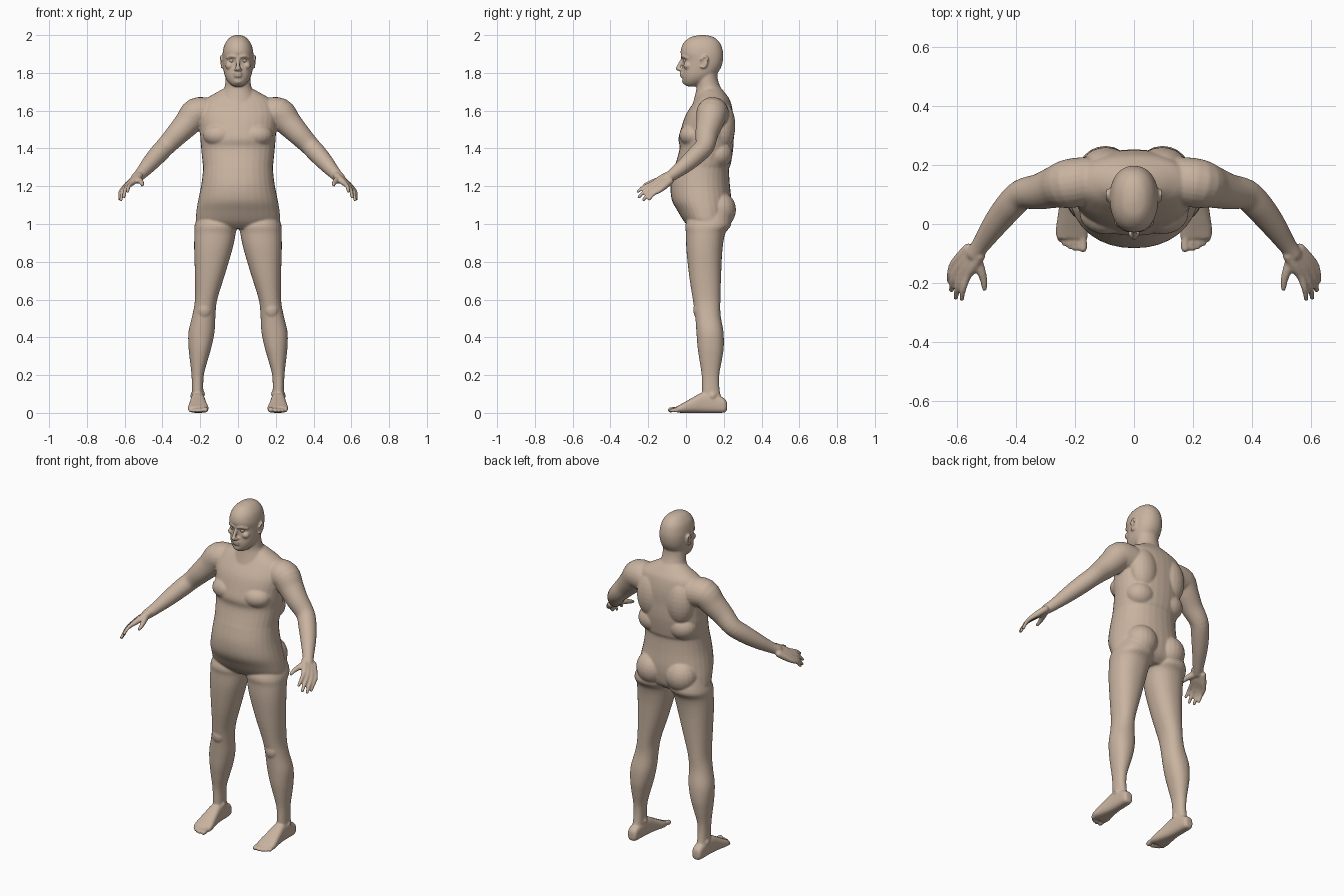
import bpy, bmesh, math
from mathutils import Vector, Matrix

bm = bmesh.new()


def spline(rows, steps=4):
    # Catmull-Rom through rows of numbers
    out = []
    for i in range(len(rows) - 1):
        a, b = rows[max(i - 1, 0)], rows[i]
        c, d = rows[i + 1], rows[min(i + 2, len(rows) - 1)]
        for k in range(steps):
            t = k / steps
            out.append([0.5 * (2 * q + (r - p) * t + (2 * p - 5 * q + 4 * r - s) * t * t
                               + (3 * q - p - 3 * r + s) * t ** 3)
                        for p, q, r, s in zip(a, b, c, d)])
    return out + [list(rows[-1])]


def skin(rings):
    vs = [[bm.verts.new(p) for p in ring] for ring in rings]
    n = len(vs[0])
    for a, b in zip(vs, vs[1:]):
        for i in range(n):
            bm.faces.new((a[i], a[(i + 1) % n], b[(i + 1) % n], b[i]))
    bm.faces.new(vs[0][::-1])
    bm.faces.new(vs[-1])


def stack(rows, axis="z", power=2.0, side=1, n=32):
    # rows: position on axis, then extents (x0, x1, other0, other1)
    rings = []
    for t, a0, a1, b0, b1 in spline(rows):
        ring = []
        for i in range(n):
            w = 2 * math.pi * i / n
            c, s = math.cos(w), math.sin(w)
            u = (a0 + a1) / 2 + (a1 - a0) / 2 * math.copysign(abs(c) ** (2 / power), c)
            v = (b0 + b1) / 2 + (b1 - b0) / 2 * math.copysign(abs(s) ** (2 / power), s)
            ring.append((side * u, v, t) if axis == "z" else (side * u, t, v))
        rings.append(ring)
    skin(rings)


def blob(pos, size, side=1, tilt=0.0):
    m = (Matrix.Translation((side * pos[0], pos[1], pos[2])) @ Matrix.Rotation(tilt, 4, "X")
         @ Matrix.Diagonal((*size, 1)))
    bmesh.ops.create_uvsphere(bm, u_segments=20, v_segments=14, radius=1, matrix=m)


def tube(rows, side=1, n=16):
    # rows: x, y, z, radius
    pts = spline(rows)
    rings = []
    for i, (x, y, z, r) in enumerate(pts):
        d = Vector(pts[min(i + 1, len(pts) - 1)][:3]) - Vector(pts[max(i - 1, 0)][:3])
        d.normalize()
        u = d.cross(Vector((0.3, 0.5, 0.8))).normalized()
        v = d.cross(u)
        ring = []
        for k in range(n):
            w = 2 * math.pi * k / n
            p = Vector((x, y, z)) + (u * math.cos(w) + v * math.sin(w)) * r
            ring.append((side * p.x, p.y, p.z))
        rings.append(ring)
    skin(rings)
    for r in (rows[0], rows[-1]):
        blob(r[:3], (r[3],) * 3, side)


def centred(rows):
    return [(z, -w, w, f, b) for z, w, f, b in rows]


# Torso
stack(centred([(1.72, .07, .08, .185), (1.69, .125, .07, .21), (1.65, .185, .045, .235),
               (1.58, .21, .0, .25), (1.50, .203, -.028, .252), (1.45, .199, -.04, .253),
               (1.40, .195, -.034, .25), (1.32, .187, -.055, .238), (1.29, .185, -.064, .228),
               (1.21, .194, -.081, .232), (1.13, .21, -.076, .24), (1.07, .22, -.045, .238),
               (1.01, .222, -.008, .225), (.975, .19, .03, .19)]), power=2.15)

# Neck
stack(centred([(1.84, .064, .065, .165), (1.77, .066, .055, .168), (1.72, .073, .055, .185),
               (1.67, .1, .045, .215), (1.62, .12, .03, .23)]))

# Head
stack(centred([(2.0, .012, .07, .105), (1.988, .042, .022, .15), (1.955, .069, -.015, .182),
               (1.91, .081, -.029, .196), (1.87, .082, -.017, .196), (1.83, .079, -.017, .186),
               (1.79, .072, -.021, .16), (1.76, .058, -.017, .12), (1.738, .038, -.008, .08),
               (1.728, .02, .01, .05)]), power=2.2)

# Nose, lips and chin
tube([(0, -.014, 1.88, .009), (0, -.03, 1.85, .01), (0, -.042, 1.823, .013)])
blob((0, -.022, 1.797), (.024, .013, .006))
blob((0, -.02, 1.783), (.021, .013, .007))
blob((0, -.002, 1.755), (.024, .02, .016))

for s in (1, -1):
    # Brow, cheek, nostril
    tube([(.012, -.022, 1.884, .007), (.035, -.016, 1.889, .008), (.058, .004, 1.88, .007)], s)
    blob((.045, .008, 1.838), (.023, .022, .02), s)
    blob((.013, -.029, 1.818), (.009, .012, .008), s)

    # Ear
    ring = [(.086 + .008 * (math.sin(a) * .3 + .5), .095 + .018 * math.cos(a) + .006 * math.sin(a),
             1.858 + .031 * math.sin(a), .005) for a in [math.radians(q) for q in range(-120, 200, 40)]]
    tube(ring, s, 8)
    blob((.083, .096, 1.855), (.006, .019, .03), s)

    # Chest, shoulder blade, flank fold, buttock
    blob((.095, .037, 1.47), (.09, .072, .064), s)
    blob((.095, .195, 1.52), (.085, .066, .13), s)
    blob((.1, .17, 1.37), (.084, .076, .075), s)
    blob((.097, .178, 1.075), (.093, .087, .095), s)

    # Leg
    stack([(1.09, .03, .19, .04, .22), (1.0, .004, .228, -.002, .24), (.95, .012, .231, .0, .208),
           (.865, .03, .232, .002, .193), (.73, .07, .228, .016, .186), (.6, .11, .228, .036, .182),
           (.52, .119, .241, .048, .183), (.43, .124, .262, .055, .198), (.35, .14, .262, .061, .2),
           (.28, .16, .255, .071, .19), (.2, .181, .246, .083, .176), (.12, .184, .244, .085, .178),
           (.05, .184, .244, .085, .195)], side=s, power=2.2)

    # Ankle bones and kneecap
    blob((.187, .125, .1), (.012, .018, .018), s)
    blob((.242, .14, .09), (.011, .018, .018), s)
    blob((.178, .066, .545), (.038, .028, .045), s)

    # Foot
    stack([(.217, .2, .23, .018, .05), (.205, .186, .244, .002, .075), (.15, .181, .247, 0, .1),
           (.09, .176, .25, 0, .108), (.03, .166, .258, 0, .078), (-.02, .156, .265, 0, .05),
           (-.05, .158, .262, .002, .034)], "y", 2.8, s)

    # Toes
    for x, y, r in ((.173, -.082, .0145), (.198, -.083, .0105), (.217, -.077, .01),
                    (.235, -.067, .0095), (.251, -.052, .009)):
        tube([(x * .8 + .042, y + .055, .022, r), (x, y + .022, .019, r * .95), (x, y, r + .001, r)], s, 12)

    # Arm
    tube([(.16, .145, 1.585, .083), (.22, .137, 1.585, .083), (.268, .125, 1.533, .071),
          (.32, .11, 1.478, .061), (.38, .1, 1.415, .052), (.422, .06, 1.37, .05),
          (.47, 0, 1.316, .043), (.515, -.065, 1.265, .032), (.54, -.1, 1.242, .028)], s, 24)

    # Fingers, each starting at the wrist so that together they form the palm
    wrist = Vector((.54, -.098, 1.242))
    across = Vector((.013, .008, -.009))
    for i, (k, t) in enumerate((((.565, -.178, 1.213), (.584, -.254, 1.172)),
                                ((.584, -.172, 1.2), (.604, -.25, 1.142)),
                                ((.601, -.158, 1.188), (.619, -.225, 1.128)),
                                ((.614, -.14, 1.178), (.626, -.195, 1.131)))):
        k, t = Vector(k), Vector(t)
        base = wrist + across * (i - 1.3)
        mid = k.lerp(t, .5) + Vector((.004, -.003, .006))
        tube([(*base, .019), (*base.lerp(k, .5), .0185), (*k, .014), (*mid, .0108), (*t, .0088)], s, 12)

    # Thumb
    tube([(.538, -.11, 1.238, .021), (.52, -.155, 1.229, .0165), (.509, -.192, 1.217, .0125),
          (.507, -.218, 1.207, .0095)], s, 12)

# Fuse everything into one smooth skin
bmesh.ops.recalc_face_normals(bm, faces=bm.faces)
mesh = bpy.data.meshes.new("body")
bm.to_mesh(mesh)
bm.free()
body = bpy.data.objects.new("body", mesh)
bpy.context.collection.objects.link(body)
rm = body.modifiers.new("fuse", "REMESH")
rm.mode = "VOXEL"
rm.voxel_size = .0055
rm.use_smooth_shade = True
sm = body.modifiers.new("soften", "SMOOTH")
sm.factor = .5
sm.iterations = 5

mat = bpy.data.materials.new("skin")
mat.diffuse_color = (.58, .45, .35, 1)
mesh.materials.append(mat)

# Eyes
for s in (1, -1):
    bpy.ops.mesh.primitive_uv_sphere_add(segments=20, ring_count=12, radius=.013,
                                         location=(s * .032, -.0015, 1.866))
    eye = bpy.context.object
    eye.name = "eye"
    eye.data.materials.append(mat)
    bpy.ops.object.shade_smooth()
